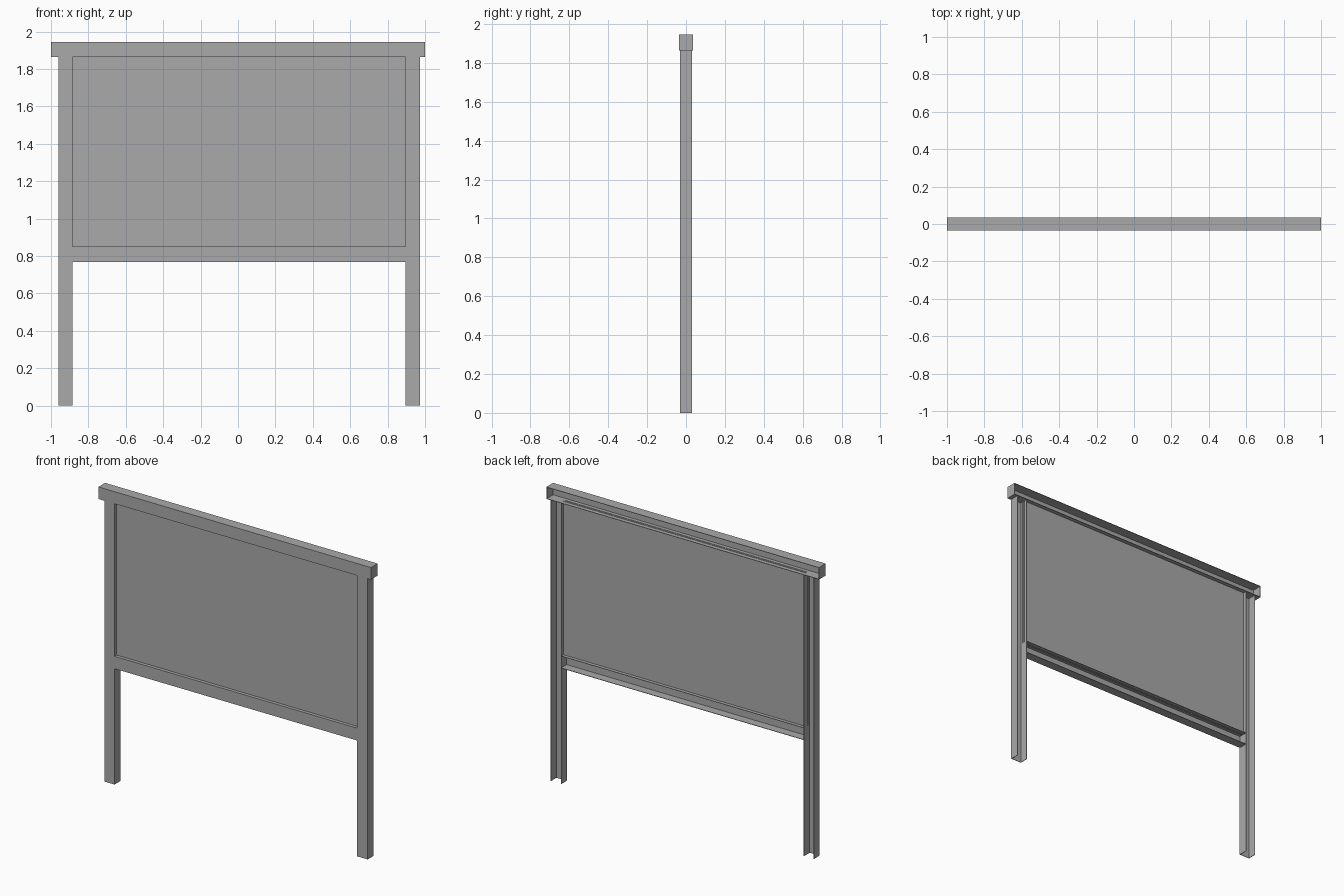
import bpy
import bmesh
from mathutils import Vector

if "Cube" in bpy.data.objects:
    bpy.data.objects.remove(bpy.data.objects["Cube"], do_unlink=True)

grey = bpy.data.materials.new("plain grey")
grey.use_nodes = True
colour = (0.4, 0.4, 0.4, 1)
grey.diffuse_color = colour
grey.node_tree.nodes["Principled BSDF"].inputs["Base Color"].default_value = colour

SHEET = 0.003          # wall thickness of the folded sheet
SLOT = 0.008           # half width of the slot that holds the panel
LEFT, RIGHT = -0.885, 0.895
BOTTOM, TOP = 0.85, 1.865


def add_box(bm, low, high):
    low, high = Vector(low), Vector(high)
    verts = bmesh.ops.create_cube(bm, size=1)["verts"]
    for v in verts:
        v.co = (low + high) / 2 + v.co * (high - low)


def finish(name, bm):
    mesh = bpy.data.meshes.new(name)
    bm.to_mesh(mesh)
    bm.free()
    mesh.materials.append(grey)
    obj = bpy.data.objects.new(name, mesh)
    bpy.context.collection.objects.link(obj)


def slotted_wall(bm, low, high, axis, start, end):
    """Thin wall with a slot along the given axis around y = 0."""
    front, back = list(high), list(low)
    front[1], back[1] = -SLOT, SLOT
    add_box(bm, low, front)
    add_box(bm, back, high)
    for a, b in ((low[axis], start), (end, high[axis])):
        if b - a > 0.001:
            p, q = list(low), list(high)
            p[1], q[1] = -SLOT, SLOT
            p[axis], q[axis] = a, b
            add_box(bm, p, q)


# Posts: channels open to the back, with a slot facing the panel
def post(name, x0, x1, inner_high):
    bm = bmesh.new()
    d = 0.03
    add_box(bm, (x0, -d, 0), (x1, -d + SHEET, TOP))
    walls = [(x0, x0 + SHEET), (x1 - SHEET, x1)]
    inner = walls.pop(1 if inner_high else 0)
    outer = walls[0]
    add_box(bm, (outer[0], -d + SHEET, 0), (outer[1], d, TOP))
    slotted_wall(bm, (inner[0], -d + SHEET, 0), (inner[1], d, TOP), 2, BOTTOM, TOP)
    finish(name, bm)


post("right_post", -0.96, LEFT, True)
post("left_post", RIGHT, 0.973, False)

# Top beam: channel open to the back, closed at both ends, slotted below
bm = bmesh.new()
d, z1 = 0.035, 1.945
add_box(bm, (-1, -d, TOP), (1, -d + SHEET, z1))
add_box(bm, (-1, -d + SHEET, z1 - SHEET), (1, d, z1))
slotted_wall(bm, (-1, -d + SHEET, TOP), (1, d, TOP + SHEET), 0, LEFT, RIGHT)
for x in (-1, 1 - SHEET):
    add_box(bm, (x, -d + SHEET, TOP + SHEET), (x + SHEET, d, z1 - SHEET))
finish("top_beam", bm)

# Bottom rail: channel open to the back, slotted above
bm = bmesh.new()
d, z0 = 0.03, 0.768
add_box(bm, (LEFT, -d, z0), (RIGHT, -d + SHEET, BOTTOM))
add_box(bm, (LEFT, -d + SHEET, z0), (RIGHT, d, z0 + SHEET))
slotted_wall(bm, (LEFT, -d + SHEET, BOTTOM - SHEET), (RIGHT, d, BOTTOM), 0, LEFT, RIGHT)
finish("bottom_rail", bm)

# Panel held by the slots
bm = bmesh.new()
add_box(bm, (LEFT - SHEET, -0.004, BOTTOM - SHEET), (RIGHT + SHEET, 0.004, TOP + SHEET))
finish("panel", bm)
